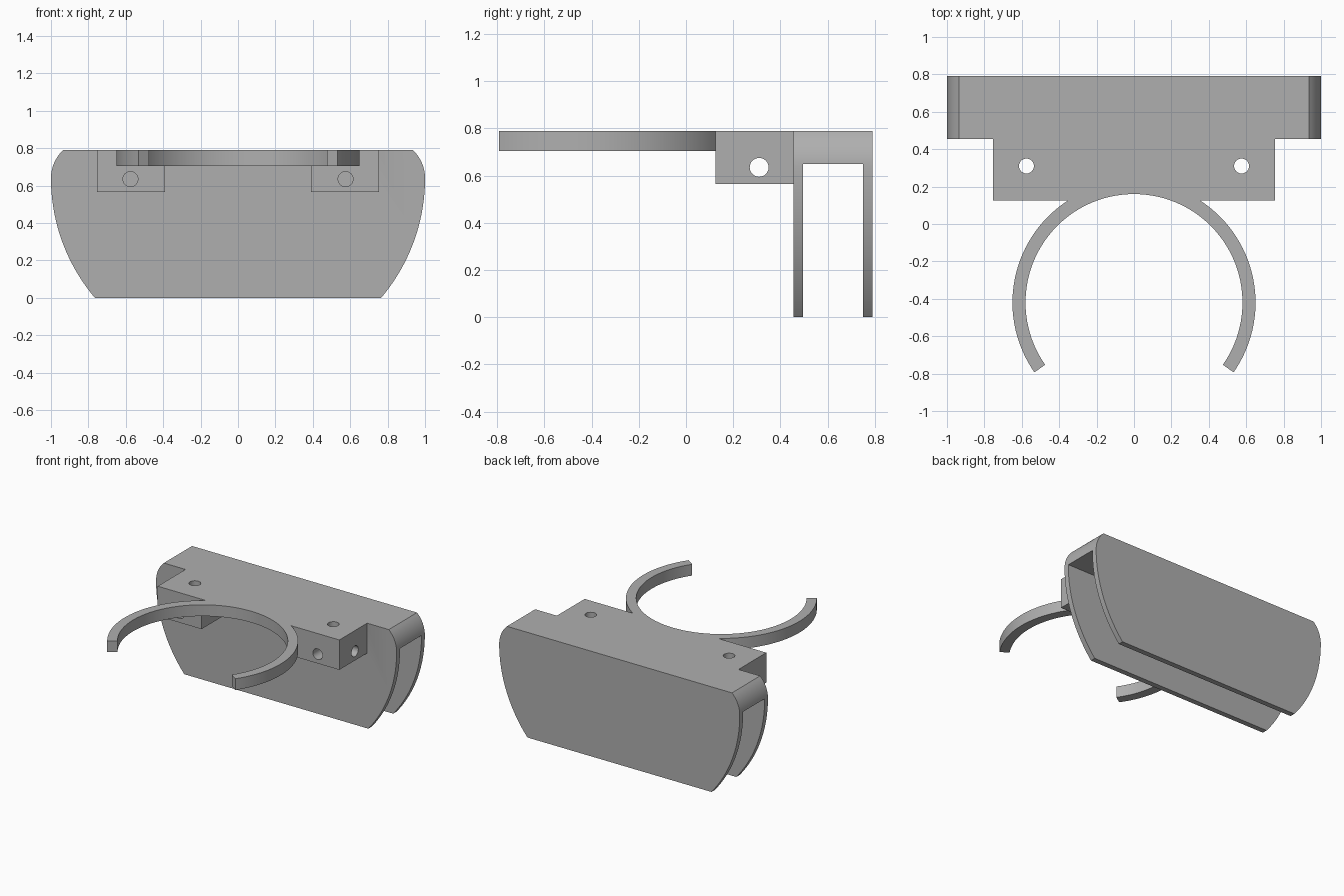
import bpy, bmesh
from math import sin, cos, radians, asin, degrees
from mathutils import Vector

if "Cube" in bpy.data.objects:
    bpy.data.objects.remove(bpy.data.objects["Cube"], do_unlink=True)

grey = bpy.data.materials.new("plain grey")
grey.use_nodes = True
colour = (0.43, 0.43, 0.43, 1)
grey.diffuse_color = colour
grey.node_tree.nodes["Principled BSDF"].inputs["Base Color"].default_value = colour


def arc(cx, cy, r, start, end, steps):
    """Points on an arc, angles in degrees."""
    angles = [radians(start + (end - start) * i / steps) for i in range(steps + 1)]
    return [(cx + r * cos(a), cy + r * sin(a)) for a in angles]


def prism(name, outline, axis, low, high):
    """Extrude a flat outline along an axis from low to high."""
    place = {"x": lambda u, v: (low, u, v),
             "y": lambda u, v: (u, low, v),
             "z": lambda u, v: (u, v, low)}[axis]
    shift = Vector([(high - low) * (axis == a) for a in "xyz"])
    bm = bmesh.new()
    face = bm.faces.new([bm.verts.new(place(u, v)) for u, v in outline])
    out = bmesh.ops.extrude_face_region(bm, geom=[face])
    moved = [g for g in out["geom"] if isinstance(g, bmesh.types.BMVert)]
    bmesh.ops.translate(bm, vec=shift, verts=moved)
    bmesh.ops.recalc_face_normals(bm, faces=bm.faces)
    mesh = bpy.data.meshes.new(name)
    bm.to_mesh(mesh)
    bm.free()
    mesh.materials.append(grey)
    obj = bpy.data.objects.new(name, mesh)
    bpy.context.collection.objects.link(obj)
    return obj


def rect(u0, u1, v0, v1):
    return [(u0, v0), (u1, v0), (u1, v1), (u0, v1)]


def combine(body, tool, operation):
    """Apply a boolean to the body and discard the tool."""
    tool.hide_render = True
    mod = body.modifiers.new("combine", "BOOLEAN")
    mod.operation = operation
    mod.solver = "EXACT"
    mod.object = tool
    bpy.ops.object.select_all(action="DESELECT")
    body.select_set(True)
    bpy.context.view_layer.objects.active = body
    bpy.ops.object.modifier_apply(modifier=mod.name)
    bpy.data.objects.remove(tool, do_unlink=True)


TOP = 0.79
FRONT = 0.455       # front face of the saddle
BLOCK_FRONT = 0.125

# Saddle: two curved-sided plates joined by a roof
big, small = 0.989, 0.206
foot = degrees(asin(0.64 / big))
crown = degrees(asin(0.15 / small))
side = arc(1 - big, 0.64, big, -foot, 0, 24)
side += arc(1 - small, 0.64, small, 0, crown, 10)[1:]
body = prism("clip_bracket", side + [(-x, z) for x, z in reversed(side)], "y", FRONT, TOP)
combine(body, prism("slot", rect(0.495, 0.75, -0.1, 0.65), "x", -1.1, 1.1), "DIFFERENCE")

# Screw blocks on both sides
for s in (-1, 1):
    block = prism("screw_block", rect(s * 0.39, s * 0.755, BLOCK_FRONT, 0.475), "z", 0.565, TOP)
    combine(body, block, "UNION")

# Open ring with its bridge plate between the blocks
cy, outer, inner = -0.42, 0.65, 0.58
join = degrees(asin((BLOCK_FRONT - cy) / outer))
outline = arc(0, cy, outer, -35, join, 30)
outline += [(0.45, BLOCK_FRONT), (0.45, 0.475), (-0.45, 0.475), (-0.45, BLOCK_FRONT)]
outline += arc(0, cy, outer, 180 - join, 215, 30)
outline += arc(0, cy, inner, 215, -35, 80)
combine(body, prism("ring", outline, "z", 0.705, TOP), "UNION")

# Holes through the blocks along all three axes
HX, HY, HZ, HR = 0.575, 0.31, 0.635, 0.04


def disc(u, v):
    return arc(u, v, HR, 0, 360, 32)[:-1]


for s in (-1, 1):
    combine(body, prism("hole", disc(s * HX, HY), "z", 0.5, 0.9), "DIFFERENCE")
    combine(body, prism("hole", disc(s * HX, HZ), "y", 0.05, FRONT), "DIFFERENCE")
    ends = sorted((s * 0.3, s * 0.9))
    combine(body, prism("hole", disc(HY, HZ), "x", *ends), "DIFFERENCE")

bpy.ops.object.shade_smooth_by_angle(angle=radians(25))
